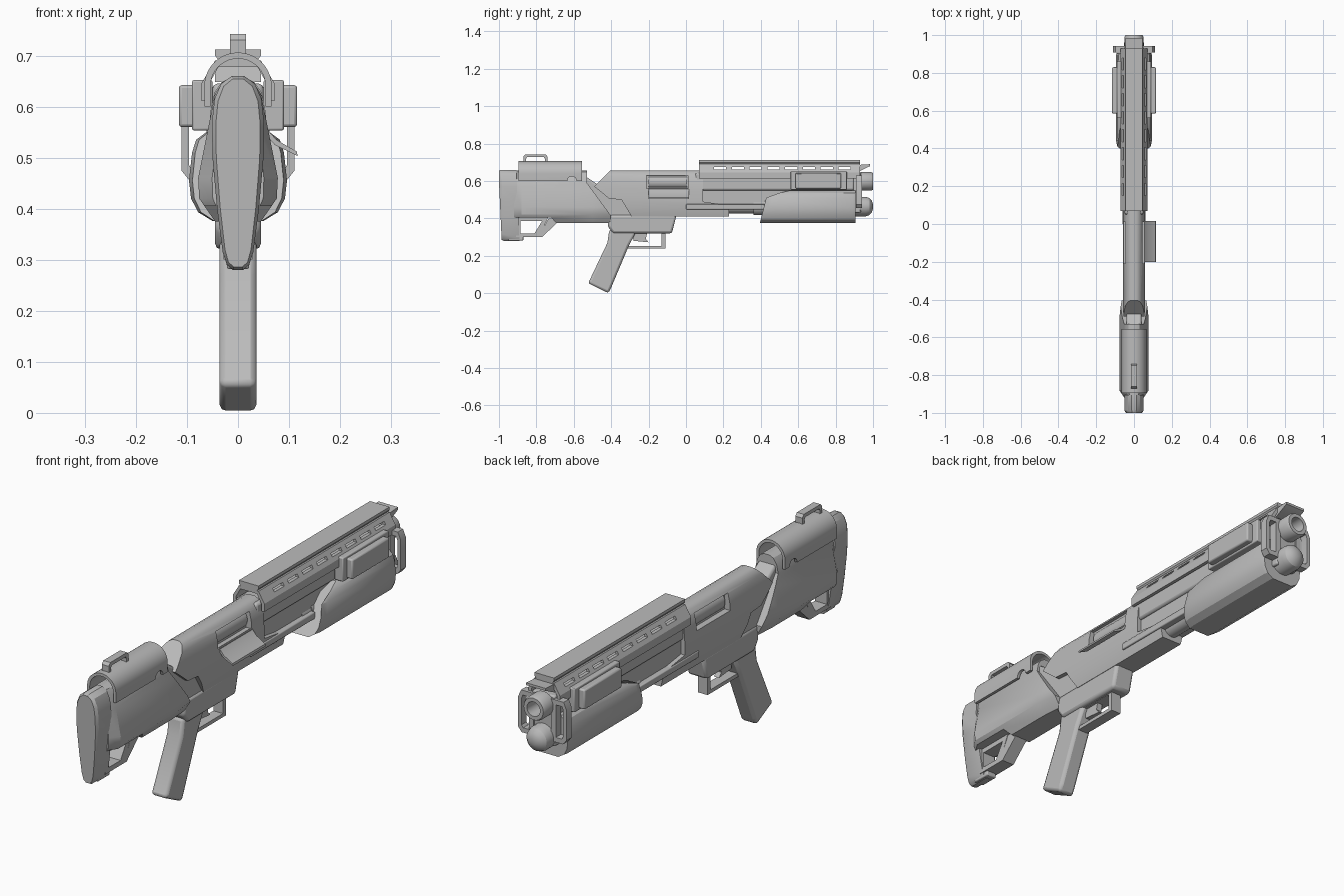
import bpy, bmesh, math

if "Cube" in bpy.data.objects:
    bpy.data.objects.remove(bpy.data.objects["Cube"])

grey = bpy.data.materials.new("plain_grey")
grey.diffuse_color = (0.5, 0.5, 0.5, 1)
grey.use_nodes = True
grey.node_tree.nodes["Principled BSDF"].inputs["Base Color"].default_value = grey.diffuse_color


def make(name, verts, faces, bevel=0):
    me = bpy.data.meshes.new(name)
    me.from_pydata(verts, [], faces)
    bm = bmesh.new()
    bm.from_mesh(me)
    bmesh.ops.recalc_face_normals(bm, faces=bm.faces)
    bm.to_mesh(me)
    bm.free()
    me.materials.append(grey)
    ob = bpy.data.objects.new(name, me)
    bpy.context.collection.objects.link(ob)
    if bevel:
        m = ob.modifiers.new("edge", 'BEVEL')
        m.width, m.segments, m.limit_method = bevel, 2, 'ANGLE'
    return ob


def loft(name, rings, bevel=0):
    n = len(rings[0])
    v = [p for r in rings for p in r]
    f = [(k * n + i, k * n + (i + 1) % n, (k + 1) * n + (i + 1) % n, (k + 1) * n + i)
         for k in range(len(rings) - 1) for i in range(n)]
    f += [tuple(range(n)), tuple(range(len(v) - n, len(v)))]
    return make(name, v, f, bevel)


def place(pts, axis, d):
    return [(d, a, b) if axis == 'x' else (a, d, b) for a, b in pts]


def prism(name, pts, axis, a, b, bevel=0):
    return loft(name, [place(pts, axis, a), place(pts, axis, b)], bevel)


def box(name, x, y, z, bevel=0):
    return prism(name, [(y[0], z[0]), (y[1], z[0]), (y[1], z[1]), (y[0], z[1])], 'x', x[0], x[1], bevel)


def frame(name, outer, inner, axis, a, b):
    n = len(outer)
    v = place(outer, axis, a) + place(inner, axis, a) + place(inner, axis, b) + place(outer, axis, b)
    f = [(k * n + i, k * n + (i + 1) % n, (k + 1) % 4 * n + (i + 1) % n, (k + 1) % 4 * n + i)
         for k in range(4) for i in range(n)]
    return make(name, v, f)


def lathe(name, z, prof, n=32):
    # profile of (y, radius) turned about a line along y
    return loft(name, [[(r * math.cos(2 * math.pi * i / n), y, z + r * math.sin(2 * math.pi * i / n))
                        for i in range(n)] for y, r in prof])


def mirror(half):
    return half + [(-x, z) for x, z in reversed(half)]


def cut(ob, tool, op='DIFFERENCE'):
    m = ob.modifiers.new("cut", 'BOOLEAN')
    m.operation, m.object, m.solver = op, tool, 'EXACT'
    bpy.context.view_layer.objects.active = ob
    bpy.ops.object.modifier_apply(modifier=m.name)
    bpy.data.objects.remove(tool)


def arch(name, r, t, zc, zlow, y0, y1):
    # open-bottomed round shell
    ang = [math.pi * i / 20 for i in range(21)]
    out = [(r, zlow)] + [(r * math.cos(a), zc + r * math.sin(a)) for a in ang] + [(-r, zlow)]
    q = r - t
    inn = [(-q, zlow)] + [(q * math.cos(a), zc + q * math.sin(a)) for a in reversed(ang)] + [(q, zlow)]
    return prism(name, out + inn, 'y', y0, y1)


# Stock body: cross-section trimmed by the side outline
sec = mirror([(.012, .656), (.03, .648), (.045, .625), (.056, .57), (.078, .46), (.076, .42), (.045, .375)])
stock = loft("stock_body", [[(x * s, y, z) for x, z in sec]
                            for y, s in ((-.92, .65), (-.88, 1), (-.5, 1), (-.40, .85))])
cut(stock, prism("stock_outline", [(-.93, .67), (-.53, .67), (-.53, .59), (-.405, .42), (-.405, .37),
                                   (-.69, .37), (-.72, .405), (-.93, .405)], 'x', -.2, .2), 'INTERSECT')

# Butt pad, rounded at top and tapering down
pad = mirror([(.012, .66), (.033, .645), (.046, .615), (.051, .57), (.05, .5), (.041, .4),
              (.03, .315), (.022, .29), (.01, .28)])


def pad_ring(y, s):
    return [(x * s, y + max(0, .6 - z) * .045, .47 + (z - .47) * (1 - (1 - s) * .2)) for x, z in pad]


loft("butt_pad", [pad_ring(-1, .85), pad_ring(-.988, 1), pad_ring(-.905, 1)])
box("butt_toe", (-.022, .022), (-.95, -.87), (.282, .305), .004)
frame("stock_lower_loop", [(-.91, .41), (-.735, .41), (-.785, .30), (-.91, .30)],
      [(-.885, .385), (-.77, .385), (-.81, .32), (-.885, .32)], 'x', -.028, .028)
prism("stock_lower_strut", [(-.79, .30), (-.77, .30), (-.69, .375), (-.69, .40), (-.735, .40)], 'x', -.028, .028)

# Cheek rest with a round notch and a handle
rest = arch("cheek_rest", .066, .012, .64, .60, -.895, -.555)
notch = [(-.61 + .025 * math.cos(a * math.pi / 8), .60 + .025 * math.sin(a * math.pi / 8)) for a in range(16)]
cut(rest, prism("notch", notch, 'x', -.2, .2))
frame("cheek_handle", [(-.87, .70), (-.87, .73), (-.86, .742), (-.75, .742), (-.74, .73), (-.74, .70)],
      [(-.855, .702), (-.855, .72), (-.85, .727), (-.76, .727), (-.755, .72), (-.755, .702)], 'x', -.016, .016)

# Neck joining stock and receiver
prism("neck", [(-.56, .40), (-.27, .40), (-.27, .58), (-.47, .58), (-.56, .64)], 'x', -.04, .04, .01)

# Receiver with rounded top and a port on both sides
rsec = mirror([(.015, .656), (.032, .648), (.046, .628), (.054, .59), (.058, .54), (.058, .46), (.046, .41)])
receiver = prism("receiver", rsec, 'y', -.5, .23)
cut(receiver, prism("receiver_outline", [(-.49, .57), (-.40, .66), (.09, .66), (.09, .49), (.23, .47), (.23, .40),
                                         (-.285, .40), (-.345, .50), (-.41, .505)], 'x', -.2, .2), 'INTERSECT')
for s in (-1, 1):
    cut(receiver, box("port", sorted((s * .03, s * .1)), (-.21, .01), (.56, .63)))
lathe("bolt", .595, [(-.2, .04), (.005, .04)], 24)
prism("port_door", [(.052, .562), (.075, .535), (.115, .512), (.117, .503), (.072, .525), (.05, .55)],
      'y', -.2, .015)

# Lower receiver, grip, trigger and guard
prism("lower_receiver", [(-.41, .42), (-.05, .42), (-.075, .32), (-.39, .32), (-.42, .36)], 'x', -.045, .045, .012)
lathe("pin", .385, [(-.2, .008), (-.19, .008)], 10).rotation_euler = (0, 0, 0)
prism("grip", [(-.41, .34), (-.26, .34), (-.305, .255), (-.40, .03), (-.415, .0), (-.525, .055),
               (-.515, .07), (-.42, .27)], 'x', -.036, .036, .012)
frame("trigger_guard", [(-.335, .33), (-.11, .33), (-.11, .238), (-.32, .238)],
      [(-.315, .318), (-.13, .318), (-.13, .253), (-.31, .253)], 'x', -.022, .022)
prism("trigger", [(-.29, .33), (-.205, .33), (-.215, .29), (-.20, .272), (-.28, .28)], 'x', -.012, .012)

# Barrel, magazine tube and the block between them
box("barrel_block", (-.05, .05), (.05, .90), (.55, .645), .01)
box("centre_block", (-.04, .04), (.05, .90), (.47, .56))
lathe("barrel", .598, [(.5, .045), (.93, .045), (.935, .05), (.99, .05), (1, .045), (1, .03), (.92, .028)])
lathe("magazine_tube", .463, [(.05, .036), (.36, .036), (.36, .046), (.42, .046), (.42, .05), (.96, .052),
                              (.98, .046), (.993, .032), (1, .012)])
for s, side in ((-1, "left"), (1, "right")):
    box(side + "_action_bar", sorted((s * .03, s * .062)), (0, .42), (.448, .476), .004)

# Ventilated shroud and sight rail
outer = [(.072, .612), (.072, .645), (.045, .69)]
inner = [(.058, .612), (.058, .642), (.038, .678)]
shroud = prism("shroud", outer + [(-x, z) for x, z in reversed(outer)] + [(-x, z) for x, z in inner]
               + inner[::-1], 'y', .07, .93)
for i in range(8):
    y = .15 + i * .095
    cut(shroud, box("slot", (-.1, .1), (y, y + .065), (.661, .674)))
prism("sight_rail", mirror([(.045, .712), (.045, .70), (.034, .685)]), 'y', .07, .93)
prism("front_sight", [(.91, .685), (.985, .69), (.985, .68), (.92, .648), (.90, .648)], 'x', -.045, .045)

# Pump fore-end with a slanted rear
psec = mirror([(.062, .55), (.082, .535), (.09, .51), (.096, .455), (.092, .42), (.078, .393), (.05, .376)])
rear = [(x * .93, .395 + (z - .375) * .25 + max(0, z - .52) * 4, z) for x, z in psec]
front = [(x, .89, z) for x, z in psec]
loft("pump_fore_end", [rear, [(x, y + .03, z) for x, (_, y, z) in zip([p[0] for p in psec], rear)],
                       front, [(x * .95, .905, z) for x, z in psec]])

# Side blocks and muzzle brackets, mirrored
for s, side in ((-1, "left"), (1, "right")):
    box(side + "_inner_plate", sorted((s * .05, s * .09)), (.56, .86), (.553, .652), .004)
    box(side + "_side_block", sorted((s * .075, s * .116)), (.585, .83), (.56, .642), .006)
    frame(side + "_muzzle_bracket",
          [(s * .04, .63), (s * .098, .63), (s * .111, .60), (s * .111, .475), (s * .095, .455), (s * .04, .455)],
          [(s * .062, .61), (s * .09, .61), (s * .096, .595), (s * .096, .485), (s * .088, .475), (s * .062, .475)],
          'y', .908, .942)
box("muzzle_plate", (-.052, .052), (.895, .935), (.43, .64), .006)

# Smooth rounded surfaces, keep hard edges
bpy.data.objects.remove(bpy.data.objects["pin"])
bpy.ops.object.select_all(action='SELECT')
bpy.context.view_layer.objects.active = stock
bpy.ops.object.shade_smooth_by_angle(angle=math.radians(30))
